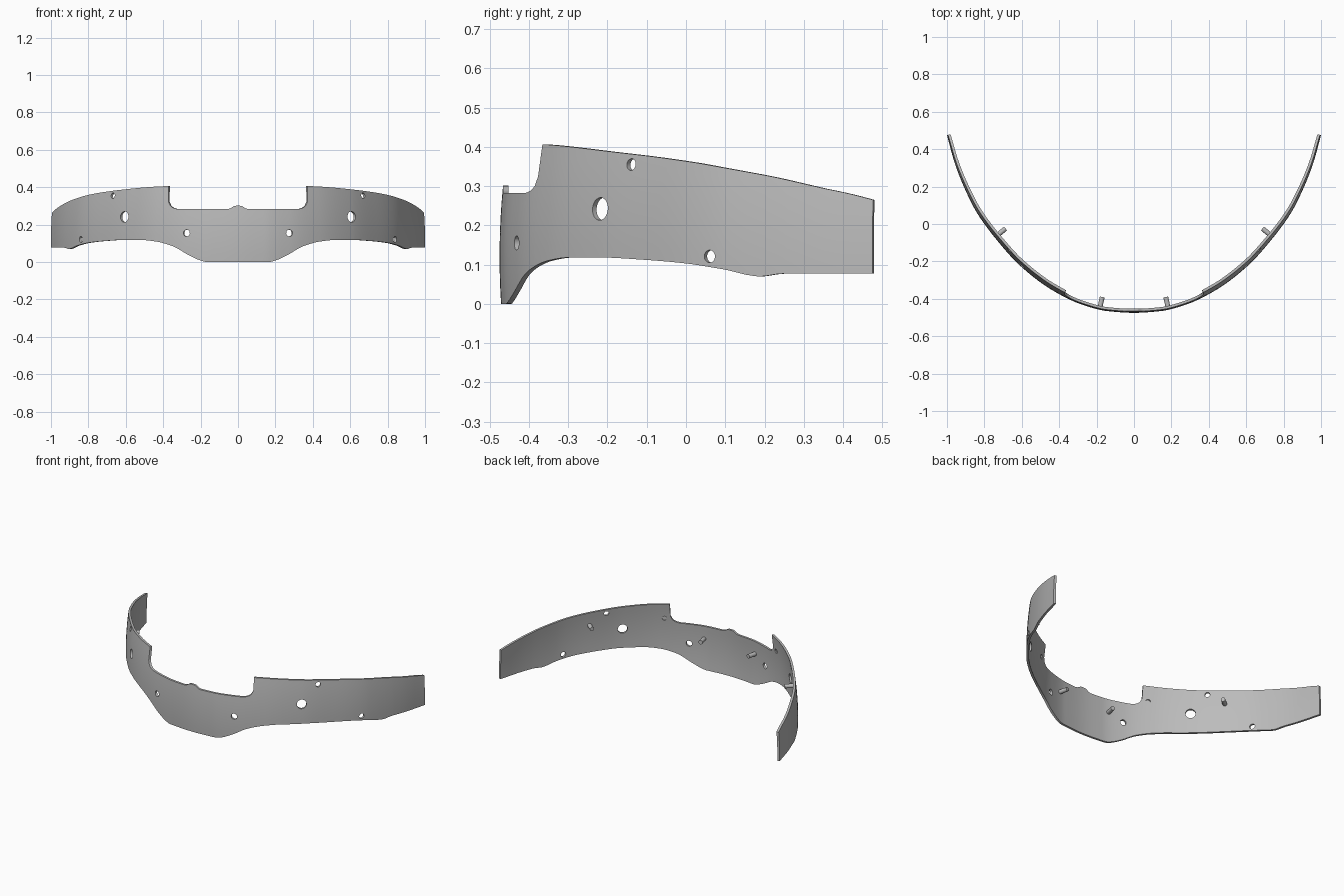
import bpy, bmesh
from mathutils import Vector

if "Cube" in bpy.data.objects:
    bpy.data.objects.remove(bpy.data.objects["Cube"], do_unlink=True)

THICK = 0.014
ROWS = 8

grey = bpy.data.materials.new("plain grey")
grey.use_nodes = True
grey.diffuse_color = (0.5, 0.5, 0.5, 1)
grey.node_tree.nodes["Principled BSDF"].inputs["Base Color"].default_value = (0.5, 0.5, 0.5, 1)

# Half profiles against x: plan curve, lower edge and upper edge
PLAN = [(-.14, -.466), (0, -.475), (.14, -.466), (.275, -.432), (.44, -.352), (.61, -.222),
        (.73, -.09), (.84, .06), (.91, .2), (.96, .33), (1, .475)]
LOWER = [(0, 0), (.165, 0), (.2, .008), (.26, .035), (.35, .085), (.44, .11), (.52, .118),
         (.62, .118), (.72, .112), (.8, .103), (.86, .088), (.905, .07), (.93, .077), (1, .077)]
UPPER = [(0, .302), (.02, .3), (.04, .288), (.06, .283), (.32, .283), (.345, .288), (.365, .3),
         (.378, .325), (.381, .406), (.44, .404), (.625, .388), (.8, .362), (.91, .327),
         (.98, .284), (1, .265)]


def smooth(points, x):
    """Monotone cubic through the points."""
    sec = [(b[1] - a[1]) / (b[0] - a[0]) for a, b in zip(points, points[1:])]
    def slope(i):
        if i == 0 or i == len(sec):
            return sec[min(i, len(sec) - 1)]
        a, b = sec[i - 1], sec[i]
        return 2 * a * b / (a + b) if a * b > 0 else 0
    i = 0
    while i < len(sec) - 1 and x > points[i + 1][0]:
        i += 1
    (x0, y0), (x1, y1) = points[i], points[i + 1]
    h = x1 - x0
    t = (x - x0) / h
    return (y0 * (1 + 2 * t) * (1 - t) ** 2 + h * slope(i) * t * (1 - t) ** 2
            + y1 * t * t * (3 - 2 * t) + h * slope(i + 1) * t * t * (t - 1))


def inward(x):
    """Unit vector pointing to the hollow side of the band."""
    a = abs(x)
    lo, hi = max(a - .004, 0), min(a + .004, 1)
    s = (smooth(PLAN, hi) - smooth(PLAN, lo)) / (hi - lo) if a > .001 else 0
    return Vector((-s if x > 0 else s, 1, 0)).normalized()


def surface(x, z, depth=0):
    """Point on the band; it leans in toward the top."""
    lean = .27 * (z - .12) ** 2
    return Vector((x, smooth(PLAN, abs(x)), z)) + inward(x) * (lean + depth)


def new_object(name, bm):
    mesh = bpy.data.meshes.new(name)
    bmesh.ops.recalc_face_normals(bm, faces=bm.faces)
    bm.to_mesh(mesh)
    bm.free()
    mesh.materials.append(grey)
    obj = bpy.data.objects.new(name, mesh)
    bpy.context.collection.objects.link(obj)
    return obj


def rod(bm, x, z, radius, start, end):
    """Cylinder square to the band between two depths."""
    n = inward(x)
    mat = n.to_track_quat('Z', 'Y').to_matrix().to_4x4()
    mat.translation = surface(x, z, (start + end) / 2)
    bmesh.ops.create_cone(bm, cap_ends=True, segments=24, radius1=radius, radius2=radius,
                          depth=end - start, matrix=mat)


# Curved band: rings of outer and inner points swept along x
half = sorted({i / 90 for i in range(91)} | {p[0] for p in UPPER + LOWER})
half = [x for x in half if not .3781 < x < .3809]
columns = [-x for x in reversed(half) if x > 0] + half
bm = bmesh.new()
rings = []
for x in columns:
    lo, hi = smooth(LOWER, abs(x)), smooth(UPPER, abs(x))
    levels = [lo + (hi - lo) * r / ROWS for r in range(ROWS + 1)]
    rings.append([bm.verts.new(surface(x, z)) for z in levels]
                 + [bm.verts.new(surface(x, z, THICK)) for z in reversed(levels)])
for a, b in zip(rings, rings[1:]):
    for i in range(len(a)):
        j = (i + 1) % len(a)
        bm.faces.new((a[i], a[j], b[j], b[i]))
for ring in (rings[0], rings[-1]):
    for r in range(ROWS):
        bm.faces.new((ring[r], ring[r + 1], ring[-2 - r], ring[-1 - r]))
band = new_object("curved_band", bm)

# Through holes and shallow inner sockets: x, z, radius, start depth
HOLES = [(.275, .155, .018, -.05), (.61, .242, .029, -.05), (.68, .355, .015, -.05),
         (.84, .121, .016, -.05), (.41, .31, .014, THICK / 2)]
bm = bmesh.new()
for x, z, radius, start in HOLES:
    for side in (-1, 1):
        rod(bm, side * x, z, radius, start, .06)
cutter = new_object("hole_cutter", bm)
cutter.hide_render = True
mod = band.modifiers.new("holes", 'BOOLEAN')
mod.operation = 'DIFFERENCE'
mod.solver = 'EXACT'
mod.object = cutter
bpy.ops.object.select_all(action='DESELECT')
bpy.context.view_layer.objects.active = band
band.select_set(True)
bpy.ops.object.modifier_apply(modifier=mod.name)
bpy.data.objects.remove(cutter, do_unlink=True)

# Locating pins on the hollow side
for name, x, z in (("front_pin", .185, .2), ("side_pin", .745, .287)):
    for label, side in (("left", 1), ("right", -1)):
        bm = bmesh.new()
        rod(bm, side * x, z, .013, THICK / 2, .068)
        new_object(label + "_" + name, bm).select_set(True)

bpy.ops.object.shade_smooth_by_angle(angle=0.6)
